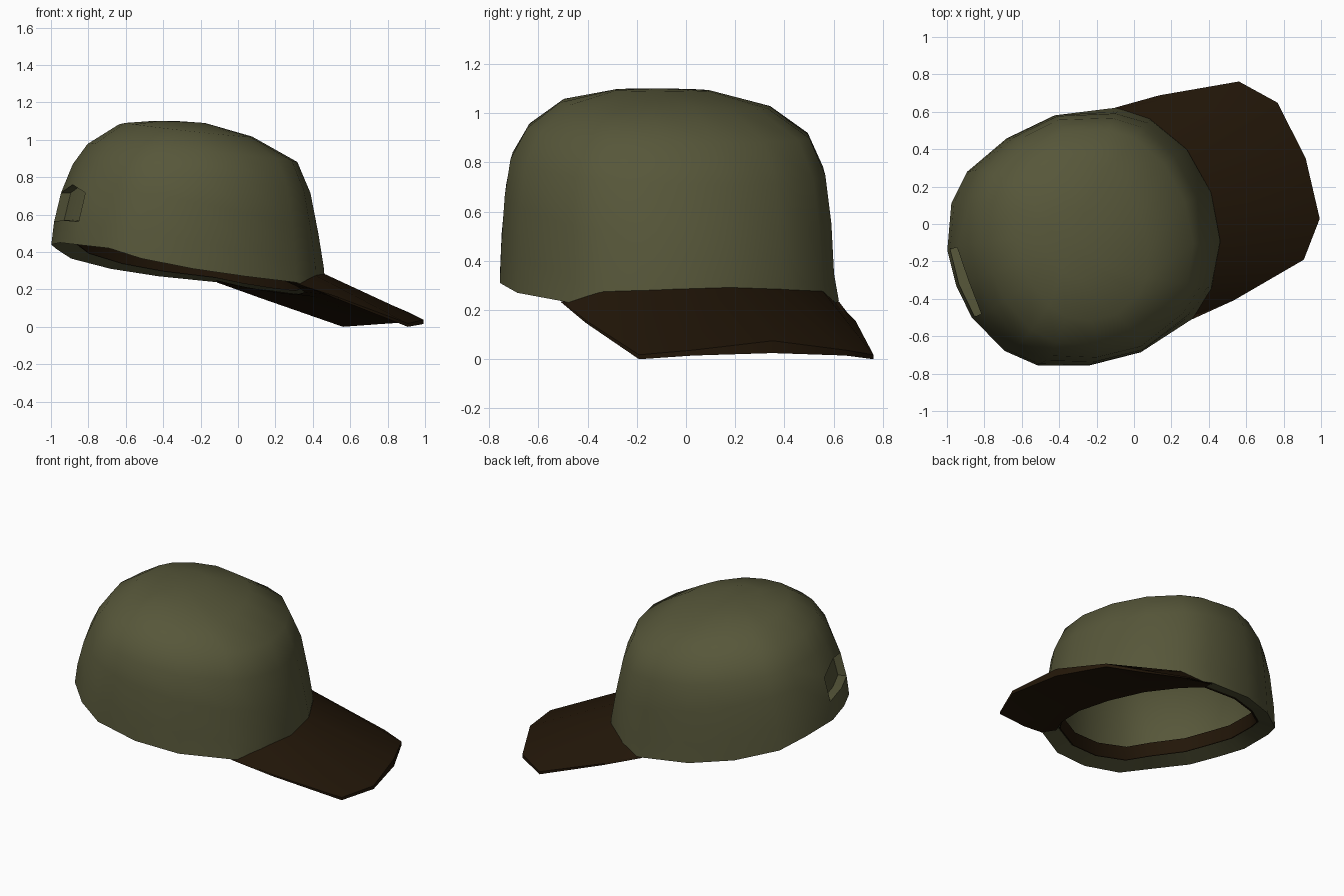
import bpy, bmesh, math

if "Cube" in bpy.data.objects:
    bpy.data.objects.remove(bpy.data.objects["Cube"])

YAW = math.radians(20)


def material(name, rgb):
    m = bpy.data.materials.new(name)
    m.diffuse_color = (*rgb, 1)
    m.use_nodes = True
    m.node_tree.nodes["Principled BSDF"].inputs["Base Color"].default_value = m.diffuse_color
    return m


green = material("olive_cloth", (0.095, 0.095, 0.042))
brown = material("dark_brown_cloth", (0.016, 0.008, 0.0025))


def finish(name, bm, mat, thickness=0, angle=40):
    bmesh.ops.recalc_face_normals(bm, faces=bm.faces)
    mesh = bpy.data.meshes.new(name)
    bm.to_mesh(mesh)
    bm.free()
    mesh.materials.append(mat)
    ob = bpy.data.objects.new(name, mesh)
    bpy.context.collection.objects.link(ob)
    ob.rotation_euler.z = YAW
    ob.location = (-0.006, 0.016, 0)
    bpy.ops.object.select_all(action='DESELECT')
    ob.select_set(True)
    bpy.context.view_layer.objects.active = ob
    if thickness:
        sol = ob.modifiers.new("thickness", 'SOLIDIFY')
        sol.thickness = thickness
        bpy.ops.object.modifier_apply(modifier=sol.name)
    bpy.ops.object.shade_smooth_by_angle(angle=math.radians(angle))
    return ob


# Head outline, back to front (length, half width, rim height), mirrored to 18
HALF = [(-1.006, 0, .45), (-.986, .192, .44), (-.88, .42, .42),
        (-.744, .55, .365), (-.483, .646, .31), (-.2, .674, .27),
        (.118, .601, .237), (.27, .493, .205), (.40, .27, .178), (.443, 0, .165)]
SHAPE = [((u + .2815) / .7245, v / .674, z) for u, v, z in HALF]
SHAPE += [(u, -v, z) for u, v, z in SHAPE[-2:0:-1]]
N = len(SHAPE)


def rim_ring(bm, inset, lift):
    """Ring following the rim, moved inward and up."""
    k = 1 - inset / .7
    return [bm.verts.new((-.2815 + .7245 * k * cu, .674 * k * cv, z + lift))
            for cu, cv, z in SHAPE]


def ring(bm, bu, bz, fu, fz, w, sag, inset=0):
    """Tilted ring from its back point, front point and half width."""
    pts = []
    for cu, cv, _ in SHAPE:
        slim = .965 if cu > .3 else 1
        pts.append(bm.verts.new((
            (bu + fu) / 2 + ((fu - bu) / 2 - inset) * cu,
            (w - inset) * cv * slim,
            (bz + fz) / 2 + (fz - bz) / 2 * cu - sag * abs(cv) - inset * .35)))
    return pts


def loft(bm, rings):
    """Skin a stack of rings and return the faces of each band."""
    return [[bm.faces.new((a[j], a[(j + 1) % N], b[(j + 1) % N], b[j]))
             for j in range(N)] for a, b in zip(rings, rings[1:])]


# Crown: outer rings, rim and inner lining
LEVELS = [(-.99, .57, .445, .30, .672, .015),
          (-.935, .76, .41, .49, .665, 0),
          (-.885, .87, .365, .71, .645, 0),
          (-.805, .98, .295, .88, .58, .005),
          (-.635, 1.09, .045, 1.025, .44, .025),
          (-.47, 1.10, -.20, 1.088, .2, 0)]
bm = bmesh.new()
outer = [rim_ring(bm, 0, 0)] + [ring(bm, *lv) for lv in LEVELS]
for j in (1, N - 1):
    outer[2][j].co.z -= .04
    outer[2][j].co.x -= .015
bands = loft(bm, outer)
inner = [rim_ring(bm, .10, .03)] + [ring(bm, *lv, inset=.07) for lv in LEVELS]
loft(bm, [outer[0]] + inner)
for last, z in ((outer[-1], 1.1), (inner[-1], 1.06)):
    top = bm.verts.new((-.34, 0, z))
    for j in range(N):
        bm.faces.new((last[j], last[(j + 1) % N], top))
# Arched opening at the back, closed by the lining
hole = [bands[1][0], bands[1][N - 1]]
ext = bmesh.ops.extrude_face_region(bm, geom=hole)["geom"]
floor = [g for g in ext if isinstance(g, bmesh.types.BMVert)]
bmesh.ops.translate(bm, vec=(.055, 0, 0), verts=floor)
if all(f.is_valid for f in hole):
    bmesh.ops.delete(bm, geom=hole, context='FACES_ONLY')
finish("crown", bm, green)

# Sweatband inside the rim
bm = bmesh.new()
loft(bm, [rim_ring(bm, .103, .028), rim_ring(bm, .115, .115)])
finish("sweatband", bm, brown, .008)

# Visor: top sheet from the crown, thin edge, underside back to the inner lip
LOOPS = [[(.10, .59, .237), (.25, .475, .287), (.38, .26, .293), (.425, 0, .300)],
         [(.363, .583, .158), (.788, .507, .018), (.943, .33, .037), (.983, 0, .075)],
         [(.363, .583, .148), (.788, .507, .0), (.943, .33, .015), (.983, 0, .025)],
         [(.118, .602, .233), (.272, .495, .2), (.402, .272, .173), (.446, 0, .16)],
         [(.07, .525, .25), (.19, .423, .215), (.302, .231, .185), (.34, 0, .172)]]


def mirrored(pts):
    return pts + [(u, -v, z) for u, v, z in pts[-2::-1]]


bm = bmesh.new()
loops = [[bm.verts.new(p) for p in mirrored(pts)] for pts in LOOPS]
for a, b in zip(loops, loops[1:]):
    for j in range(len(a) - 1):
        bm.faces.new((a[j], b[j], b[j + 1], a[j + 1]))
finish("visor", bm, brown)
